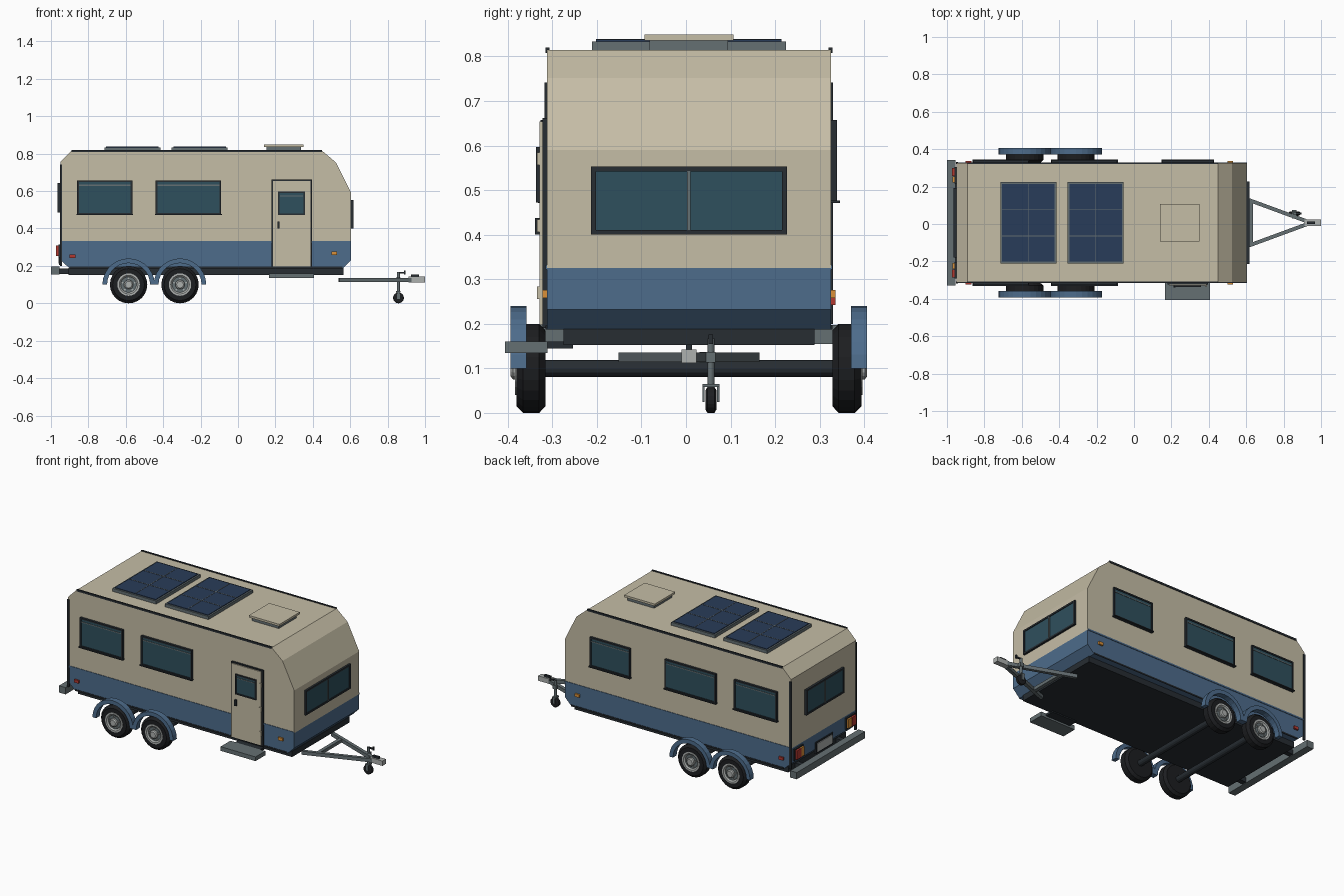
import bpy, math
from mathutils import Vector

if "Cube" in bpy.data.objects:
    bpy.data.objects.remove(bpy.data.objects["Cube"])

C = 0.0065  # y of the body centre line


def mat(name, r, g, b):
    m = bpy.data.materials.new(name)
    m.diffuse_color = (r, g, b, 1)
    m.use_nodes = True
    m.node_tree.nodes["Principled BSDF"].inputs["Base Color"].default_value = m.diffuse_color
    return m


CREAM = mat("cream", 0.56, 0.51, 0.38)
BLUE = mat("blue", 0.075, 0.15, 0.26)
DARK = mat("dark", 0.02, 0.026, 0.032)
BLACK = mat("rubber", 0.012, 0.013, 0.015)
GREY = mat("steel", 0.13, 0.16, 0.17)
LIGHT = mat("light_metal", 0.42, 0.44, 0.43)
GLASS = mat("glass", 0.028, 0.08, 0.11)
SOLAR = mat("solar", 0.022, 0.045, 0.10)
RED = mat("red", 0.45, 0.04, 0.03)
AMBER = mat("amber", 0.7, 0.28, 0.04)


def mesh(name, verts, faces, m):
    me = bpy.data.meshes.new(name)
    me.from_pydata(verts, [], faces)
    me.materials.append(m)
    ob = bpy.data.objects.new(name, me)
    bpy.context.collection.objects.link(ob)
    return ob


def prism(name, pts, y0, y1, m):
    """Extrude an xz outline (counter-clockwise seen from -y) along y."""
    n = len(pts)
    v = [(x, y0, z) for x, z in pts] + [(x, y1, z) for x, z in pts]
    f = [list(range(n)), list(range(2 * n - 1, n - 1, -1))]
    f += [[(i + 1) % n, i, n + i, n + (i + 1) % n] for i in range(n)]
    return mesh(name, v, f, m)


def box(name, x0, x1, y0, y1, z0, z1, m):
    return prism(name, [(x0, z0), (x1, z0), (x1, z1), (x0, z1)], y0, y1, m)


def panel(name, side, u0, u1, d0, d1, z0, z1, m):
    """Box lying on a wall: u runs along the wall, d points outwards."""
    if side in ("nose", "tail"):
        a, b = (d0, d1) if side == "nose" else (-d1, -d0)
        return box(name, a, b, C + u0, C + u1, z0, z1, m)
    a, b = (C - d1, C - d0) if side == "front" else (C + d0, C + d1)
    return box(name, u0, u1, a, b, z0, z1, m)


def lathe(name, prof, cx, cy, cz, s, m, n=24):
    """Revolve (radius, outward distance) around a y axis."""
    k = len(prof)
    v = [(cx + r * math.cos(2 * math.pi * i / n), cy + s * d,
          cz + r * math.sin(2 * math.pi * i / n)) for i in range(n) for r, d in prof]
    f = [[i * k + j, i * k + j + 1, (i + 1) % n * k + j + 1, (i + 1) % n * k + j]
         for i in range(n) for j in range(k - 1)]
    f += [[i * k for i in range(n)][::-1], [i * k + k - 1 for i in range(n)]]
    if s > 0:
        f = [q[::-1] for q in f]
    return mesh(name, v, f, m)


def beam(name, p, q, w, h, m):
    p, q = Vector(p), Vector(q)
    d = q - p
    ob = box(name, 0, d.length, -w / 2, w / 2, -h / 2, h / 2, m)
    ob.location = p
    ob.rotation_euler = (0, 0, math.atan2(d.y, d.x))
    return ob


def window(name, side, u0, u1, z0, z1, d, t=0.014, b=0.009):
    panel(name + "_glass", side, u0 + b, u1 - b, d - 0.005, d + t - 0.004, z0 + b, z1 - b, GLASS)
    for i, (a0, a1, c0, c1) in enumerate([(u0, u1, z1 - b, z1), (u0, u1, z0, z0 + b),
                                          (u0, u0 + b, z0 + b, z1 - b), (u1 - b, u1, z0 + b, z1 - b)]):
        panel(f"{name}_frame_{i}", side, a0, a1, d - 0.005, d + t, c0, c1, DARK)


# body shell
W = 0.319
prism("upper_body", [(-0.95, 0.325), (0.605, 0.325), (0.605, 0.59), (0.525, 0.752),
                     (0.45, 0.815), (-0.89, 0.815), (-0.95, 0.755)], C - W, C + W, CREAM)
prism("lower_body", [(-0.90, 0.187), (0.56, 0.187), (0.605, 0.232), (0.605, 0.325),
                     (-0.95, 0.325), (-0.95, 0.232)], C - W, C + W, BLUE)
box("chassis", -0.905, 0.565, C - 0.282, C + 0.282, 0.152, 0.188, DARK)
box("rear_bumper", -1.0, -0.955, C - 0.335, C + 0.335, 0.155, 0.197, GREY)
for y in (-0.2, 0.2):
    box("bumper_bracket", -0.96, -0.89, C + y - 0.015, C + y + 0.015, 0.158, 0.185, DARK)

# things repeated on both long walls
for side, s in (("front", -1), ("back", 1)):
    panel(side + "_belt_trim", side, -0.95, 0.605, W - 0.003, W + 0.003, 0.322, 0.332, BLUE)
    panel(side + "_sill_trim", side, -0.9, 0.56, W - 0.003, W + 0.003, 0.187, 0.196, DARK)
    panel(side + "_roof_rail", side, -0.89, 0.45, W - 0.006, W + 0.003, 0.808, 0.82, DARK)
    panel(side + "_corner_trim", side, -0.953, -0.94, W - 0.006, W + 0.005, 0.2, 0.742, DARK)
    panel(side + "_rear_marker", side, -0.9, -0.87, W, W + 0.01, 0.242, 0.26, RED)
    panel(side + "_front_marker", side, 0.5, 0.53, W, W + 0.01, 0.258, 0.276, AMBER)
    spans = [(-0.86, -0.565), (-0.44, -0.09)] + ([(0.15, 0.425)] if s > 0 else [])
    for i, (a, b) in enumerate(spans):
        nm = f"{side}_window_{i}"
        window(nm, side, a, b, 0.475, 0.657, W)
        panel(nm + "_blind_rail", side, a + 0.01, b - 0.01, W, W + 0.012, 0.628, 0.634, GREY)
        panel(nm + "_ledge", side, a - 0.004, b + 0.004, W, W + 0.02, 0.471, 0.477, DARK)

    # wheels and mudguards
    for x in (-0.585, -0.31):
        y = C
        lathe("tyre", [(0.06, 0.322), (0.085, 0.322), (0.1, 0.336), (0.1, 0.372), (0.085, 0.387),
                       (0.06, 0.387), (0.058, 0.38)], x, y, 0.1, s, BLACK)
        lathe("rim", [(0.06, 0.37), (0.06, 0.39), (0.05, 0.39), (0.042, 0.382)], x, y, 0.1, s, LIGHT)
        lathe("rim_dish", [(0.042, 0.37), (0.042, 0.3835)], x, y, 0.1, s, GREY)
        lathe("hub", [(0.025, 0.37), (0.025, 0.395), (0.018, 0.4)], x, y, 0.1, s, LIGHT, 16)
        for k in range(5):
            a = 2 * math.pi * k / 5 + math.pi / 2
            lathe("wheel_bolt", [(0.005, 0.38), (0.005, 0.39)], x + 0.034 * math.cos(a), y,
                  0.1 + 0.034 * math.sin(a), s, LIGHT, 6)
        arc = [math.pi * k / 14 for k in range(15)]
        pts = [(x + 0.14 * math.cos(a), 0.1 + 0.14 * math.sin(a)) for a in arc]
        pts += [(x + 0.115 * math.cos(a), 0.1 + 0.115 * math.sin(a)) for a in reversed(arc)]
        ya, yb = sorted((C + s * 0.364, C + s * 0.4))
        guard = prism("mudguard", pts, ya, yb, BLUE)

    # tail lights
    u = sorted((s * 0.21, s * 0.298))
    panel("tail_light_base", "tail", u[0], u[1], 0.945, 0.96, 0.245, 0.315, DARK)
    u = sorted((s * 0.25, s * 0.292))
    panel("brake_light", "tail", u[0], u[1], 0.95, 0.972, 0.252, 0.308, RED)
    u = sorted((s * 0.216, s * 0.248))
    panel("turn_light", "tail", u[0], u[1], 0.95, 0.97, 0.252, 0.308, AMBER)

    # drawbar side
    beam("drawbar_side", (0.54, C + s * 0.149, 0.125), (0.935, C + s * 0.004, 0.125), 0.02, 0.022, GREY)

for x in (-0.585, -0.31):
    lathe("axle", [(0.019, -0.33), (0.019, 0.33)], x, C, 0.1, 1, DARK, 12)

# end windows with a centre bar
window("nose_window", "nose", -0.22, 0.22, 0.4, 0.553, 0.605, 0.012, 0.011)
panel("nose_window_bar", "nose", -0.004, 0.004, 0.605, 0.618, 0.41, 0.543, GREY)
window("tail_window", "tail", -0.185, 0.185, 0.485, 0.642, 0.95, 0.014, 0.011)
panel("tail_window_bar", "tail", -0.004, 0.004, 0.95, 0.965, 0.495, 0.632, GREY)
panel("plate_holder", "tail", -0.085, 0.085, 0.945, 0.956, 0.205, 0.275, DARK)
panel("plate", "tail", -0.072, 0.072, 0.95, 0.96, 0.214, 0.266, LIGHT)

# door and step
panel("door_frame", "front", 0.178, 0.396, W - 0.005, W + 0.01, 0.19, 0.662, DARK)
panel("door", "front", 0.186, 0.388, W, W + 0.016, 0.197, 0.654, CREAM)
window("door_window", "front", 0.215, 0.358, 0.472, 0.597, W + 0.012, 0.012, 0.008)
panel("door_window_rail", "front", 0.225, 0.348, W + 0.01, W + 0.023, 0.572, 0.577, GREY)
panel("door_handle", "front", 0.211, 0.223, W + 0.01, W + 0.026, 0.4, 0.437, DARK)
for z in (0.27, 0.42, 0.57):
    panel("door_hinge", "front", 0.379, 0.391, W + 0.01, W + 0.022, z - 0.014, z + 0.014, CREAM)
panel("door_step", "front", 0.165, 0.405, 0.317, 0.413, 0.134, 0.16, GREY)
panel("step_bracket", "front", 0.2, 0.37, 0.26, 0.32, 0.145, 0.16, DARK)

# solar panels
for x in (-0.715, -0.355):
    box("solar_frame", x, x + 0.3, C - 0.218, C + 0.218, 0.813, 0.834, GREY)
    box("solar_cells", x + 0.01, x + 0.29, C - 0.208, C + 0.208, 0.83, 0.838, SOLAR)
    box("cell_line", x + 0.148, x + 0.152, C - 0.208, C + 0.208, 0.836, 0.8395, GREY)
    for y in (-0.07, 0.07):
        box("cell_line", x + 0.01, x + 0.29, C + y - 0.002, C + y + 0.002, 0.836, 0.8395, GREY)

# roof vent
box("vent_base", 0.153, 0.337, C - 0.088, C + 0.088, 0.813, 0.836, GREY)
box("vent_lid", 0.14, 0.35, C - 0.1, C + 0.1, 0.836, 0.849, CREAM)

# coupling and jockey wheel
box("drawbar_cross", 0.615, 0.637, C - 0.118, C + 0.118, 0.115, 0.135, GREY)
box("coupling", 0.912, 1.0, C - 0.017, C + 0.017, 0.112, 0.142, LIGHT)
box("coupling_lever", 0.925, 0.968, C - 0.007, C + 0.007, 0.142, 0.154, DARK)
JX, JY = 0.858, 0.056
bpy.ops.mesh.primitive_cylinder_add(vertices=12, radius=0.008, depth=0.11, location=(JX, JY, 0.112))
bpy.context.object.name = "jockey_post"
bpy.context.object.data.materials.append(GREY)
box("jockey_clamp", JX - 0.012, JX + 0.012, 0.03, JY + 0.01, 0.113, 0.137, GREY)
box("jockey_crank", JX - 0.005, JX + 0.037, JY - 0.005, JY + 0.005, 0.16, 0.167, DARK)
box("crank_grip", JX + 0.029, JX + 0.038, JY - 0.005, JY + 0.005, 0.155, 0.176, DARK)
box("jockey_fork_top", JX - 0.012, JX + 0.012, JY - 0.019, JY + 0.019, 0.058, 0.065, GREY)
for s in (-1, 1):
    box("jockey_fork", JX - 0.008, JX + 0.008, JY + s * 0.0165 - 0.0025, JY + s * 0.0165 + 0.0025,
        0.024, 0.06, GREY)
lathe("jockey_wheel", [(0.022, -0.012), (0.029, -0.008), (0.029, 0.008), (0.022, 0.012)],
      JX, JY, 0.029, 1, BLACK, 20)
